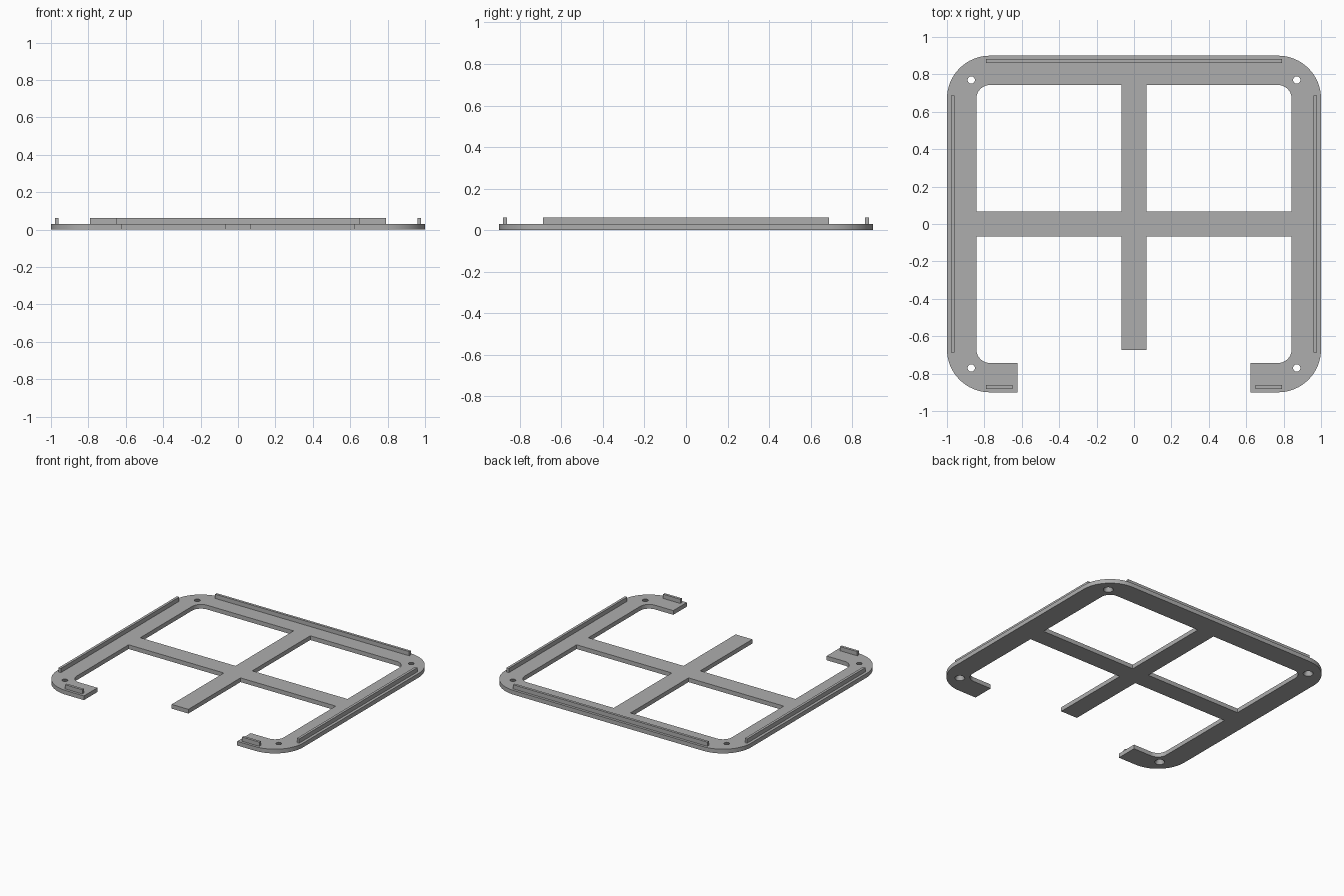
import bpy
import bmesh
from math import cos, sin, pi

cube = bpy.data.objects.get("Cube")
if cube:
    bpy.data.objects.remove(cube)

# Main dimensions
HALF_X, HALF_Y = 1.0, 0.9
RIM = 0.157            # width of the outer frame
BAR = 0.068            # half width of the cross bars
RADIUS = 0.23          # outer corner radius
THICK, TOP = 0.031, 0.062
SPINE_END, GAP = -0.674, 0.624

grey = bpy.data.materials.new("plain_grey")
grey.use_nodes = True
grey.diffuse_color = (0.42, 0.42, 0.42, 1)
grey.node_tree.nodes["Principled BSDF"].inputs["Base Color"].default_value = grey.diffuse_color


def make_object(name, bm):
    bmesh.ops.recalc_face_normals(bm, faces=bm.faces)
    mesh = bpy.data.meshes.new(name)
    bm.to_mesh(mesh)
    bm.free()
    mesh.materials.append(grey)
    obj = bpy.data.objects.new(name, mesh)
    bpy.context.collection.objects.link(obj)
    return obj


def prism(name, points, z0, z1):
    bm = bmesh.new()
    face = bm.faces.new([bm.verts.new((x, y, z0)) for x, y in points])
    new = bmesh.ops.extrude_face_region(bm, geom=[face])["geom"]
    moved = [v for v in new if isinstance(v, bmesh.types.BMVert)]
    bmesh.ops.translate(bm, verts=moved, vec=(0, 0, z1 - z0))
    return make_object(name, bm)


def box(name, x0, x1, y0, y1, z0, z1):
    return prism(name, [(x0, y0), (x1, y0), (x1, y1), (x0, y1)], z0, z1)


def corner(x, y, r, steps=16):
    """Rounded corner in the positive quadrant, running from +x to +y."""
    arc = [pi / 2 * i / steps for i in range(steps + 1)]
    return [(x - r + r * cos(a), y - r + r * sin(a)) for a in arc]


def cut(target, cutter):
    mod = target.modifiers.new("cut", "BOOLEAN")
    mod.operation = "DIFFERENCE"
    mod.solver = "EXACT"
    mod.object = cutter
    cutter.hide_render = True
    bpy.context.view_layer.objects.active = target
    bpy.ops.object.modifier_apply(modifier=mod.name)
    bpy.data.objects.remove(cutter)


QUADRANTS = [(1, 1), (-1, 1), (-1, -1), (1, -1)]

# Rounded base plate
outline = []
for sx, sy in QUADRANTS:
    arc = [(x * sx, y * sy) for x, y in corner(HALF_X, HALF_Y, RADIUS)]
    outline += arc if sx * sy > 0 else arc[::-1]
plate = prism("frame_plate", outline, 0, THICK)

# Four windows and four countersunk screw holes
window = [(BAR, BAR), (HALF_X - RIM, BAR)]
window += corner(HALF_X - RIM, HALF_Y - RIM, RADIUS - RIM)
window += [(BAR, HALF_Y - RIM)]
for sx, sy in QUADRANTS:
    cut(plate, prism("window_cutter", [(x * sx, y * sy) for x, y in window], -0.1, 0.1))
    bm = bmesh.new()
    bmesh.ops.create_cone(bm, cap_ends=True, segments=32, radius1=0.034,
                          radius2=0.019, depth=THICK + 0.002)
    bmesh.ops.translate(bm, verts=bm.verts, vec=(0.87 * sx, 0.77 * sy, THICK / 2))
    cut(plate, make_object("hole_cutter", bm))

# Front opening, which also frees the end of the spine
cut(plate, box("gap_cutter", -GAP, GAP, -1, SPINE_END, -0.1, 0.1))

# Raised locating ridges along the edges
box("back_ridge", -0.79, 0.79, 0.862, 0.881, THICK, TOP)
for side, s in (("left", 1), ("right", -1)):
    xs = sorted((0.96 * s, 0.979 * s))
    box(side + "_ridge", *xs, -0.688, 0.688, THICK, TOP)
    xs = sorted((0.65 * s, 0.79 * s))
    box(side + "_front_ridge", *xs, -0.881, -0.862, THICK, TOP)

# Smooth curved walls, sharp edges
bpy.ops.object.select_all(action="DESELECT")
plate.select_set(True)
bpy.context.view_layer.objects.active = plate
bpy.ops.object.shade_smooth_by_angle()
